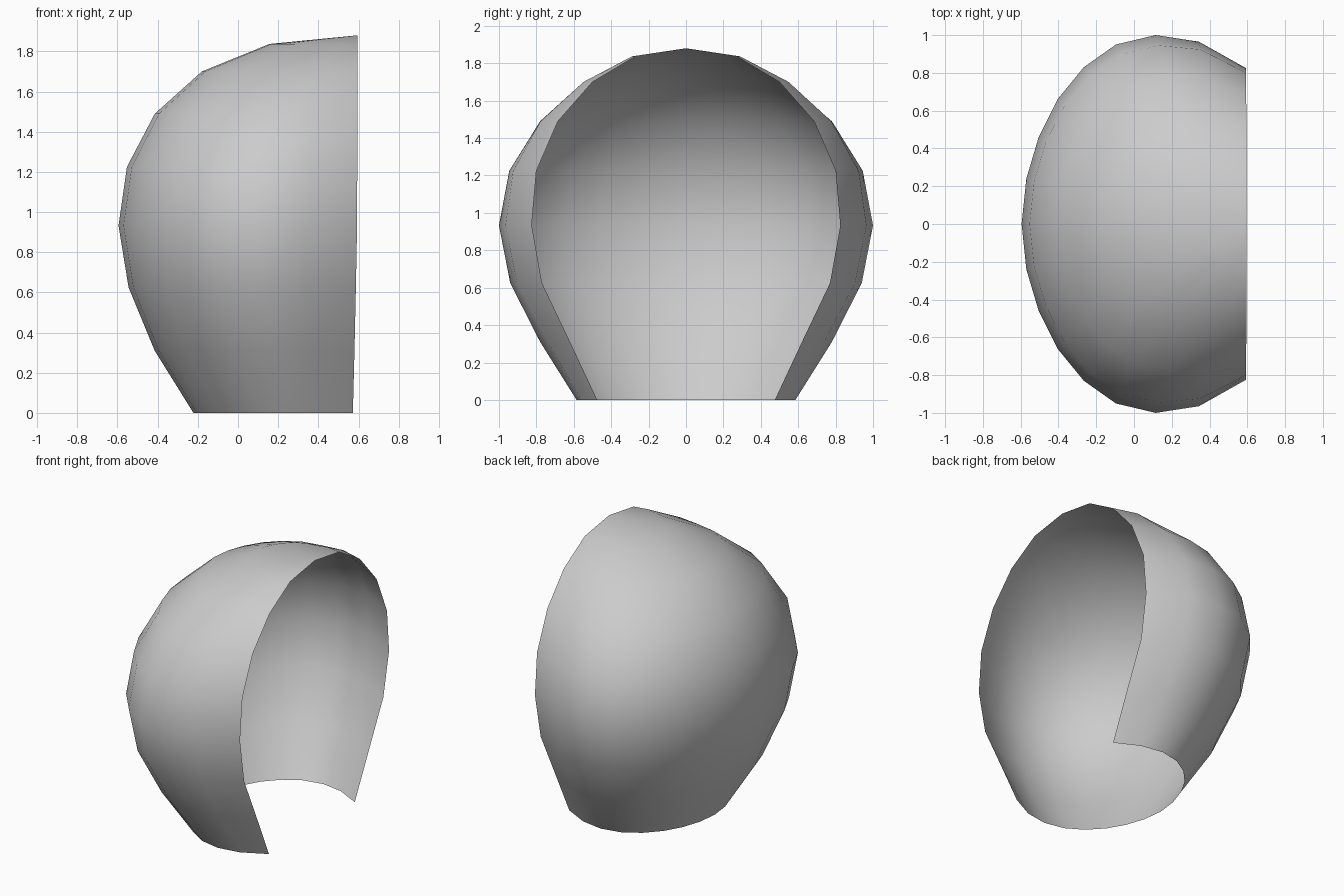
import bpy, bmesh

if "Cube" in bpy.data.objects:
    bpy.data.objects.remove(bpy.data.objects["Cube"])

# Plan outline of one half of the shell: (depth fraction from back to opening, half width)
OUTLINE = [(0, 0), (.021, .24), (.076, .46), (.16, .66), (.277, .83),
           (.42, .95), (.597, 1.0), (.79, .965), (1, .825)]
# Rings: z, back x, opening x, widest half width, half width at the opening
RINGS = [(0, -.222, .572, .585, .475), (.31, -.415, .58, .78, .62),
         (.625, -.545, .587, .94, .77), (.933, -.595, .593, 1.0, .825),
         (1.225, -.553, .594, .945, .80), (1.49, -.414, .594, .78, .685),
         (1.70, -.18, .595, .53, .50), (1.837, .157, .595, .27, .27)]


def ring_points(z, back, front, widest, opening):
    half = []
    for i, (t, w) in enumerate(OUTLINE):
        blend = max(0, (i - 6) / 2)
        scale = widest * (1 - blend) + opening / .825 * blend
        half.append((back + (front - back) * t, w * scale, z))
    return [(x, -y, z) for x, y, z in reversed(half[1:])] + half


# Open hooded shell, lofted ring by ring
bm = bmesh.new()
rows = [[bm.verts.new(p) for p in ring_points(*r)] for r in RINGS]
for low, high in zip(rows, rows[1:]):
    for i in range(len(low) - 1):
        bm.faces.new((low[i + 1], low[i], high[i], high[i + 1]))

# Crown fan meeting at the top of the opening
apex = bm.verts.new((.595, 0, 1.88))
for a, b in zip(rows[-1], rows[-1][1:]):
    bm.faces.new((b, a, apex))
for f in bm.faces:
    f.smooth = True

# Make normals point outwards
back_face = min(bm.faces, key=lambda f: f.calc_center_median().x)
bm.normal_update()
if back_face.normal.x > 0:
    bmesh.ops.reverse_faces(bm, faces=bm.faces[:])

mesh = bpy.data.meshes.new("hood_shell")
bm.to_mesh(mesh)
bm.free()
shell = bpy.data.objects.new("hood_shell", mesh)
bpy.context.collection.objects.link(shell)
